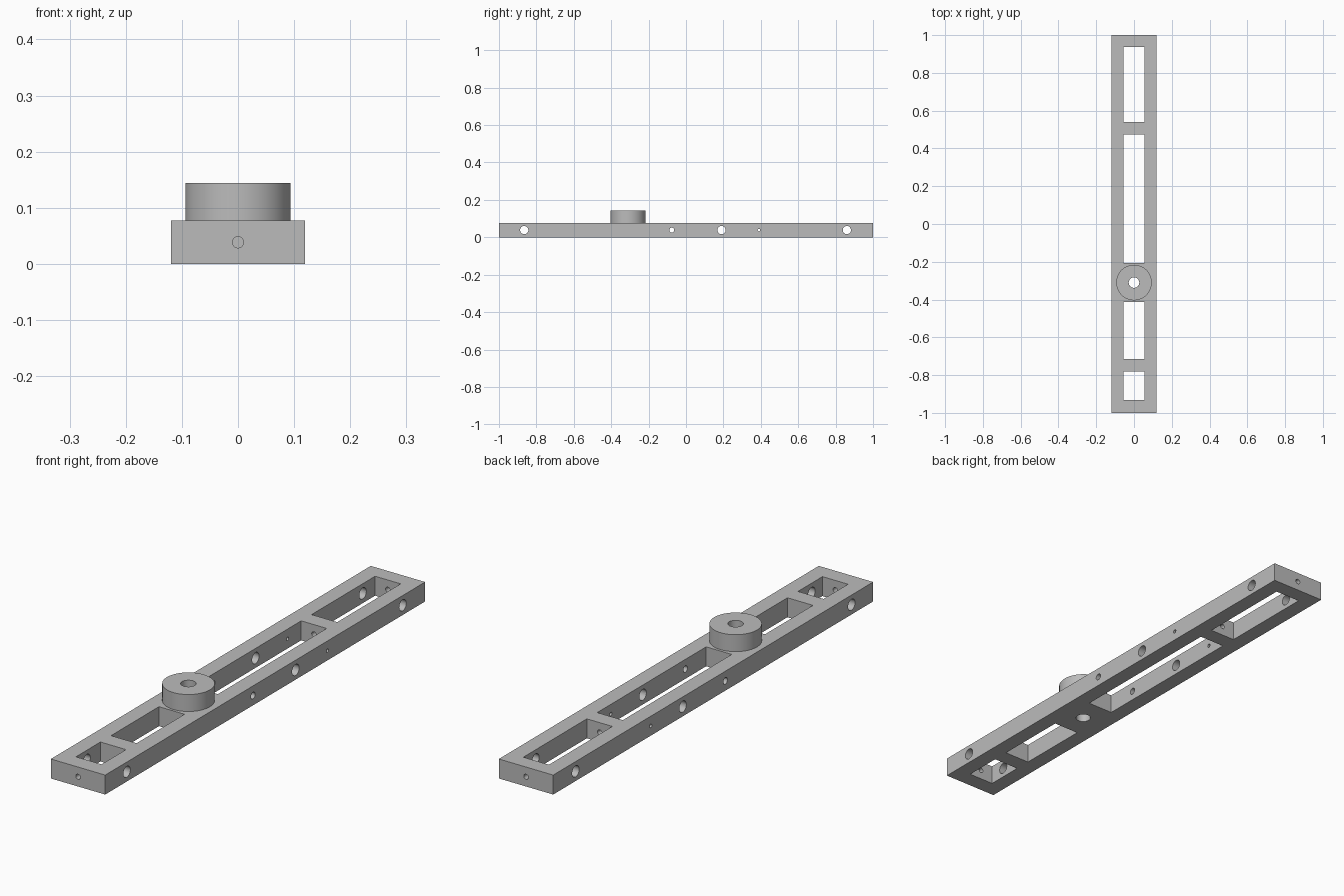
import bpy
import math

cube = bpy.data.objects.get("Cube")
if cube:
    bpy.data.objects.remove(cube, do_unlink=True)

WIDTH, HEIGHT, TOP = 0.238, 0.077, 0.144
MID = HEIGHT / 2
BOSS_Y = -0.31

grey = bpy.data.materials.new("plain_grey")
grey.use_nodes = True
colour = (0.5, 0.5, 0.5, 1)
grey.diffuse_color = colour
grey.node_tree.nodes["Principled BSDF"].inputs["Base Color"].default_value = colour


def box(name, size, centre):
    bpy.ops.mesh.primitive_cube_add(size=1, location=centre)
    ob = bpy.context.object
    ob.name = name
    ob.scale = size
    bpy.ops.object.transform_apply(location=True, rotation=True, scale=True)
    ob.data.materials.append(grey)
    return ob


def rod(name, radius, length, centre, axis="Z", sides=32):
    turn = {"X": (0, math.pi / 2, 0), "Y": (math.pi / 2, 0, 0), "Z": (0, 0, 0)}[axis]
    bpy.ops.mesh.primitive_cylinder_add(vertices=sides, radius=radius, depth=length,
                                        location=centre, rotation=turn)
    ob = bpy.context.object
    ob.name = name
    bpy.ops.object.transform_apply(location=True, rotation=True, scale=True)
    ob.data.materials.append(grey)
    return ob


def combine(target, tool, operation):
    bpy.context.view_layer.objects.active = target
    mod = target.modifiers.new(operation.lower(), "BOOLEAN")
    mod.operation = operation
    mod.solver = "EXACT"
    mod.object = tool
    bpy.ops.object.modifier_apply(modifier=mod.name)
    bpy.data.objects.remove(tool, do_unlink=True)


# Long beam with a round boss standing on it
beam = box("slotted_beam", (WIDTH, 2, HEIGHT), (0, 0, MID))
boss = rod("boss", 0.094, TOP - MID, (0, BOSS_Y, (TOP + MID) / 2), sides=96)
combine(beam, boss, "UNION")

# Rectangular windows through the beam
for y0, y1 in ((-0.933, -0.78), (-0.714, -0.414), (-0.206, 0.475), (0.54, 0.937)):
    combine(beam, box("window_cutter", (0.112, y1 - y0, 0.3), (0, (y0 + y1) / 2, MID)),
            "DIFFERENCE")

# Vertical bore through the boss
combine(beam, rod("bore_cutter", 0.028, 0.5, (0, BOSS_Y, MID), sides=48), "DIFFERENCE")

# Cross holes through both side rails
for y, r in ((-0.865, 0.022), (-0.076, 0.013), (0.19, 0.022), (0.39, 0.007), (0.86, 0.022)):
    combine(beam, rod("cross_cutter", r, 0.5, (0, y, MID), "X"), "DIFFERENCE")

# Small lengthwise holes in the end walls and the rear crossbar
for y in (-0.967, 0.508, 0.968):
    combine(beam, rod("end_cutter", 0.01, 0.12, (0, y, MID), "Y"), "DIFFERENCE")

# Smooth round walls, sharp edges
bpy.ops.object.select_all(action="DESELECT")
beam.select_set(True)
bpy.context.view_layer.objects.active = beam
bpy.ops.object.shade_smooth_by_angle(angle=math.radians(30))
